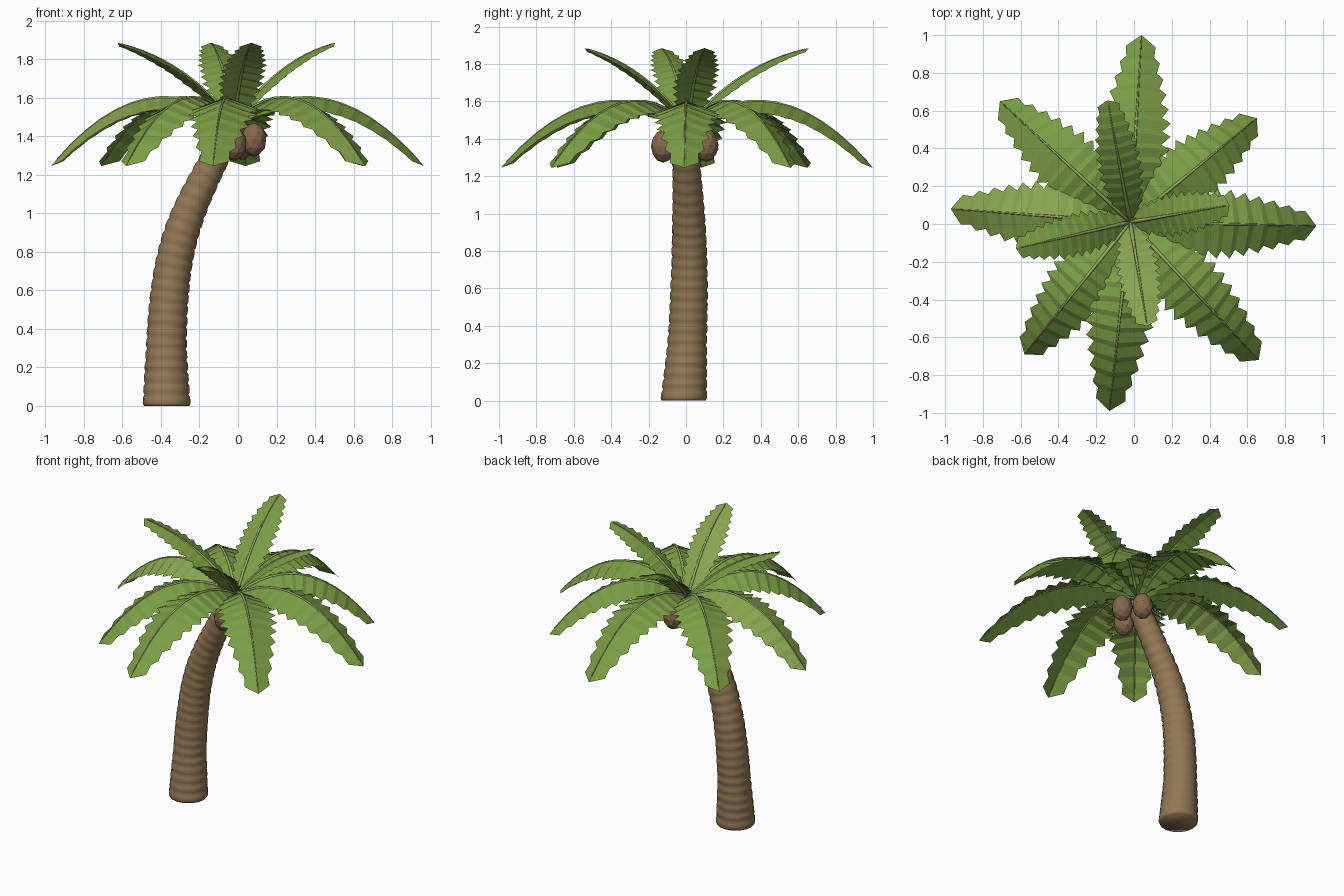
import bpy, bmesh, math
from mathutils import Vector

if "Cube" in bpy.data.objects:
    bpy.data.objects.remove(bpy.data.objects["Cube"])

def material(name, rgb):
    m = bpy.data.materials.new(name)
    m.diffuse_color = (*rgb, 1)
    m.use_nodes = True
    m.node_tree.nodes["Principled BSDF"].inputs["Base Color"].default_value = m.diffuse_color
    return m

BARK = material("bark", (0.29, 0.185, 0.09))
SHELL = material("shell", (0.24, 0.14, 0.075))
LEAVES = [material("leaf_dark", (0.15, 0.28, 0.05)), material("leaf_mid", (0.20, 0.34, 0.06)),
          material("leaf_light", (0.25, 0.38, 0.08))]
RIB = material("rib", (0.33, 0.43, 0.12))

def make_object(name, bm, mats, smooth=False):
    me = bpy.data.meshes.new(name)
    bm.to_mesh(me)
    bm.free()
    for m in mats:
        me.materials.append(m)
    for p in me.polygons:
        p.use_smooth = smooth or p.material_index == 1
    ob = bpy.data.objects.new(name, me)
    bpy.context.collection.objects.link(ob)
    return ob

def lerp_table(table, t):
    for (t0, v0), (t1, v1) in zip(table, table[1:]):
        if t <= t1:
            return v0 + (v1 - v0) * (t - t0) / (t1 - t0)
    return table[-1][1]

def loft(bm, rings, mat=0):
    rows = [[bm.verts.new(p) for p in r] for r in rings]
    n = len(rows[0])
    for a, b in zip(rows, rows[1:]):
        for i in range(n):
            j = (i + 1) % n
            bm.faces.new((a[i], a[j], b[j], b[i])).material_index = mat
    bm.faces.new(rows[0][::-1]).material_index = mat
    bm.faces.new(rows[-1]).material_index = mat

# Trunk: leaning stem with bulging growth rings
TOP = 1.48
CENTRE = [(0, -.37), (.2, -.373), (.4, -.37), (.6, -.355), (.8, -.325), (1.0, -.262),
          (1.2, -.165), (1.4, -.06), (TOP, -.015)]
RADIUS = [(0, .125), (.1, .119), (.3, .106), (.6, .100), (.9, .092), (1.2, .078), (TOP, .066)]

def centre_x(z):
    # averaging neighbours rounds the corners of the table
    h = min(.1, z, TOP - z)
    return sum(lerp_table(CENTRE, z + k * h) for k in (-1, -.5, 0, .5, 1)) / 5

bm = bmesh.new()
rings, BULGES = [], 25
for i in range(BULGES):
    for f, k in ((0, .94), (.25, 1.0), (.75, 1.0)):
        z = TOP * (i + f) / BULGES
        e = .03
        slope = (centre_x(min(z + e, TOP)) - centre_x(max(z - e, 0))) / (2 * e) if z > .1 else 0
        t = Vector((slope, 0, 1)).normalized()
        u = Vector((t.z, 0, -t.x))
        c = Vector((centre_x(z), -.012 + .03 * math.sin(math.pi * z / TOP), z))
        r = lerp_table(RADIUS, z) * k
        rings.append([c + r * (u * math.cos(a) + Vector((0, 1, 0)) * math.sin(a))
                      for a in (math.tau * s / 16 for s in range(16))])
loft(bm, rings)
trunk = make_object("trunk", bm, [BARK], smooth=True)
bpy.context.view_layer.objects.active = trunk
trunk.select_set(True)
bpy.ops.object.shade_smooth_by_angle(angle=math.radians(75))

# Fronds: arched midrib with a folded, pleated, saw-toothed blade
HUB = Vector((-.02, .01, 1.47))
LOW_WIDTH = [(0, .04), (.15, .12), (.33, .185), (.55, .185), (.75, .145), (.9, .1), (1, .065)]
HIGH_WIDTH = [(0, .04), (.15, .085), (.4, .12), (.65, .115), (.85, .085), (1, .05)]

def frond(name, tip, bend, width, droop, leaf, segs):
    end = Vector(tip)
    out = Vector((end.x - HUB.x, end.y - HUB.y, 0))
    ctrl = Vector((HUB.x, HUB.y, bend[1])) + out * bend[0]
    side = Vector((-out.y, out.x, 0)).normalized()

    def point(t):
        return HUB * (1 - t) ** 2 + ctrl * 2 * t * (1 - t) + end * t * t

    def normal(t):
        d = ((ctrl - HUB) * (1 - t) + (end - ctrl) * t).normalized()
        return d.cross(side)

    bm = bmesh.new()
    # rows alternate between a tooth's narrow root and its wide outer end
    step = .96 / segs
    rows = []
    for i in range(segs):
        rows += [(step * (i + .35), .76, droop * 1.2), (step * (i + 1), 1, droop * .95)]
    mid = [bm.verts.new(point(t)) for t, k, f in rows] + [bm.verts.new(point(1))]
    for s in (1, -1):
        rim = []
        for t, k, fold in rows:
            w = lerp_table(width, t) * k
            rim.append(bm.verts.new(point(t) + side * s * w - normal(t) * fold * w))
        faces = [[mid[i], mid[i + 1], rim[i + 1], rim[i]] for i in range(len(rim) - 1)]
        faces.append([mid[-2], mid[-1], rim[-1]])
        for f in faces:
            bm.faces.new(f if s < 0 else f[::-1])
    # slim midrib
    ribs = []
    for i in range(13):
        t = i / 12 * .97
        r = .011 * (1 - .8 * t)
        n = normal(t)
        ribs.append([point(t) + r * (side * math.cos(a) + n * math.sin(a))
                     for a in (math.tau * k / 6 for k in range(6))])
    loft(bm, ribs, mat=1)
    make_object(name, bm, [LEAVES[leaf], RIB])

LOWER = [(.965, -.01), (.65, .56), (.04, 1.0), (-.71, .65), (-.97, .08), (-.58, -.69),
         (-.13, -.99), (.66, -.72)]
UPPER = [(.505, .1), (-.14, .655), (-.625, -.13), (.07, -.54)]
for i, (x, y) in enumerate(LOWER):
    frond(f"lower_frond_{i + 1}", (x, y, 1.245), (.5, 1.82), LOW_WIDTH, .38,
          (1, 1, 1, 1, 2, 1, 1, 1)[i], 12)
for i, (x, y) in enumerate(UPPER):
    frond(f"upper_frond_{i + 1}", (x, y, 1.885), (.42, 1.80), HIGH_WIDTH, .25, (1, 1, 1, 2)[i], 12)

# Coconuts under the crown
def nut(name, loc, size, mat):
    bm = bmesh.new()
    bmesh.ops.create_icosphere(bm, subdivisions=2, radius=1)
    for v in bm.verts:
        v.co = Vector(loc) + Vector(a * b for a, b in zip(v.co, size))
    make_object(name, bm, [mat])

for i, loc in enumerate([(.083, -.015, 1.382), (.02, .108, 1.365), (-.02, -.122, 1.36)]):
    nut(f"coconut_{i + 1}", loc, (.066, .066, .088), SHELL)
